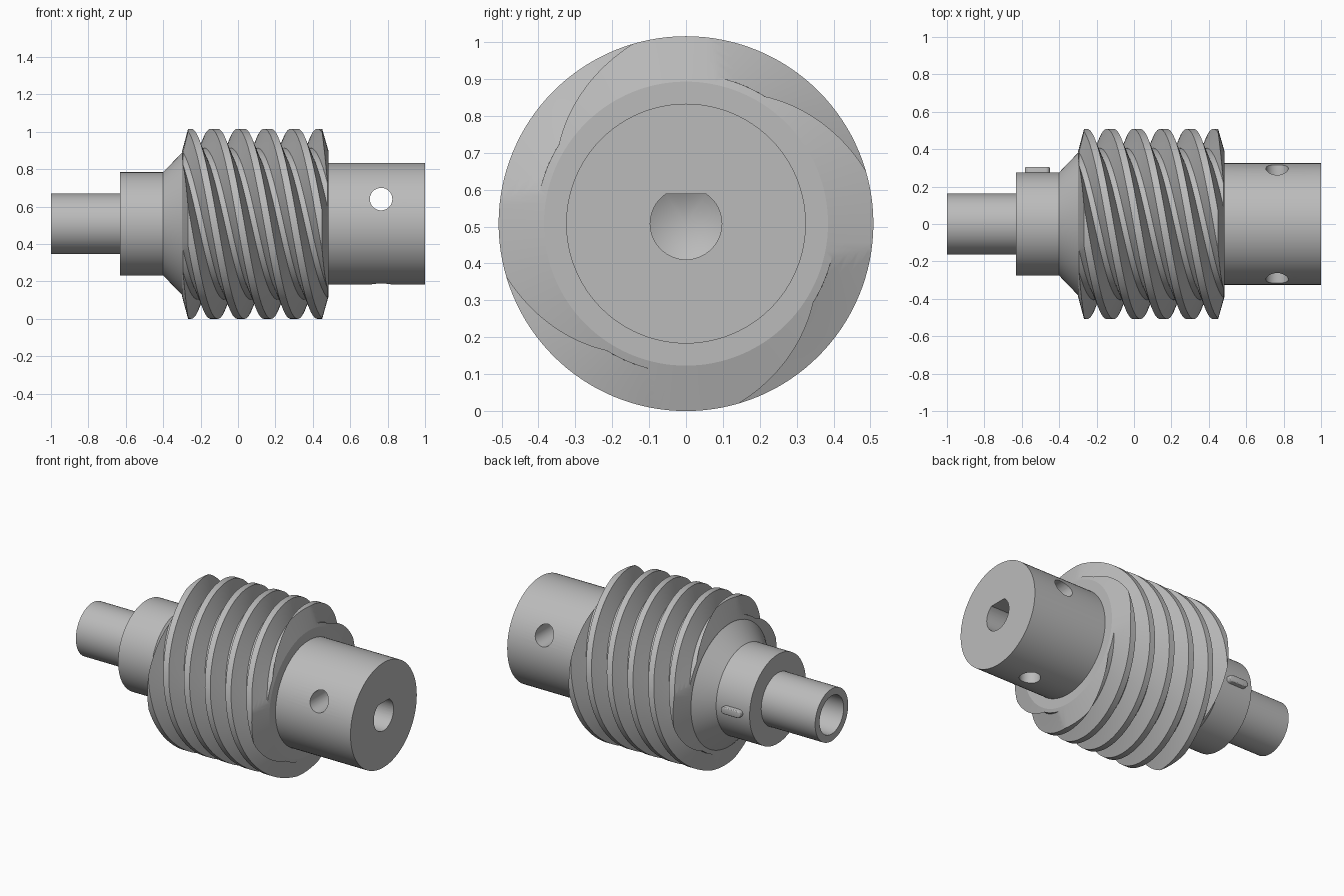
import bpy, bmesh, math
from mathutils import Vector, Matrix

AXIS_Z = 0.508          # height of the shaft axis
OUTER, ROOT = 0.508, 0.406
PITCH, STARTS = 0.1425, 4
LEAD = PITCH * STARTS
CREST_X = 0.443         # a crest passes the top here
CREST_HALF, FLANK = 0.019, 0.037

if "Cube" in bpy.data.objects:
    bpy.data.objects.remove(bpy.data.objects["Cube"], do_unlink=True)

steel = bpy.data.materials.new("steel_grey")
steel.use_nodes = True
GREY = (0.5, 0.5, 0.5, 1)
steel.diffuse_color = GREY
steel.node_tree.nodes["Principled BSDF"].inputs["Base Color"].default_value = GREY


def make(name, bm):
    bmesh.ops.recalc_face_normals(bm, faces=bm.faces)
    mesh = bpy.data.meshes.new(name)
    bm.to_mesh(mesh)
    bm.free()
    mesh.materials.append(steel)
    ob = bpy.data.objects.new(name, mesh)
    bpy.context.collection.objects.link(ob)
    return ob


def lathe(profile, steps=96):
    """Revolve (x, radius) points around the shaft axis."""
    bm = bmesh.new()
    verts = [bm.verts.new((x, 0, r)) for x, r in profile]
    edges = [bm.edges.new(p) for p in zip(verts, verts[1:])]
    bmesh.ops.spin(bm, geom=verts + edges, cent=(0, 0, 0), axis=(1, 0, 0),
                   angle=math.tau, steps=steps, use_merge=True)
    bmesh.ops.remove_doubles(bm, verts=bm.verts, dist=1e-5)
    bmesh.ops.translate(bm, verts=bm.verts, vec=(0, 0, AXIS_Z))
    return bm


def cylinder(name, centre, direction, radius, depth):
    bm = bmesh.new()
    turn = Vector((0, 0, 1)).rotation_difference(Vector(direction)).to_matrix().to_4x4()
    bmesh.ops.create_cone(bm, cap_ends=True, segments=48, radius1=radius, radius2=radius,
                          depth=depth, matrix=Matrix.Translation(centre) @ turn)
    return make(name, bm)


def activate(ob):
    bpy.ops.object.select_all(action='DESELECT')
    ob.select_set(True)
    bpy.context.view_layer.objects.active = ob


def combine(ob, other, operation):
    activate(ob)
    mod = ob.modifiers.new("cut", 'BOOLEAN')
    mod.operation, mod.solver, mod.object = operation, 'EXACT', other
    bpy.ops.object.modifier_apply(modifier=mod.name)
    bpy.data.objects.remove(other, do_unlink=True)


def twisted_threads(x0, x1, rows=110):
    """Solid four-start thread, longer and taller than the blank."""
    over = 0.2                                   # flank overshoot past the crest
    top = OUTER + over * (OUTER - ROOT)
    top_half = CREST_HALF - over * FLANK
    root_half = CREST_HALF + FLANK
    tooth = []
    for i in range(4):                           # crest
        tooth.append((-top_half + 2 * top_half * i / 4, top))
    for i in range(8):                           # falling flank
        t = i / 8
        tooth.append((top_half + (root_half - top_half) * t, top + (ROOT - top) * t))
    for i in range(5):                           # root
        tooth.append((root_half + (PITCH - 2 * root_half) * i / 5, ROOT))
    for i in range(8):                           # rising flank
        t = i / 8
        tooth.append((PITCH - root_half + (root_half - top_half) * t, ROOT + (top - ROOT) * t))
    section = [(u + k * PITCH, r) for k in range(STARTS) for u, r in tooth]
    bm = bmesh.new()
    rings = []
    for j in range(rows + 1):
        x = x0 + (x1 - x0) * j / rows
        ring = []
        for u, r in section:
            a = (x - CREST_X - u) / LEAD * math.tau
            ring.append(bm.verts.new((x, -r * math.sin(a), AXIS_Z + r * math.cos(a))))
        rings.append(ring)
    n = len(section)
    for a, b in zip(rings, rings[1:]):
        for i in range(n):
            bm.faces.new((a[i], a[(i + 1) % n], b[(i + 1) % n], b[i]))
    bm.faces.new(rings[0])
    bm.faces.new(rings[-1])
    return bm


# Worm thread: chamfered blank trimmed by the twisted thread solid
worm = make("worm_thread", lathe([(-0.30, 0), (-0.30, 0.385), (-0.267, OUTER), (0.45, OUTER),
                                  (0.485, 0.385), (0.485, 0)], 128))
combine(worm, make("thread_cutter", twisted_threads(-0.35, 0.54)), 'INTERSECT')

# Stepped shaft with hollow end, collar and cone
shaft = make("stepped_shaft", lathe([(-0.65, 0), (-0.65, 0.118), (-1, 0.118), (-1, 0.162),
                                     (-0.63, 0.162), (-0.63, 0.276), (-0.40, 0.276),
                                     (-0.30, 0.38), (-0.25, 0.38), (-0.25, 0)]))

# Hub with flatted bore, cross hole and set screw hole
hub = make("hub", lathe([(0.40, 0), (0.40, 0.325), (1, 0.325), (1, 0)]))
bore = lathe([(0.55, 0), (0.60, 0.097), (1.1, 0.097), (1.1, 0)], 64)
cut = bmesh.ops.bisect_plane(bore, geom=bore.verts[:] + bore.edges[:] + bore.faces[:],
                             plane_co=(0, 0, AXIS_Z + 0.08), plane_no=(0, 0, 1), clear_outer=True)
bmesh.ops.holes_fill(bore, edges=[e for e in bore.edges if e.is_boundary])
combine(hub, make("bore_cutter", bore), 'DIFFERENCE')
HOLE_X = 0.765
combine(hub, cylinder("cross_cutter", (HOLE_X, 0, 0.64), (0, 1, 0), 0.06, 1), 'DIFFERENCE')
combine(hub, cylinder("screw_cutter", (HOLE_X, 0, 0.28), (0, 0, 1), 0.06, 0.44), 'DIFFERENCE')

# Round-ended key on the back of the collar
bm = bmesh.new()
outline = []
for centre, start in ((-0.472, -math.pi / 2), (-0.562, math.pi / 2)):
    for i in range(13):
        a = start + math.pi * i / 12
        outline.append(bm.verts.new((centre + 0.022 * math.cos(a), 0.22,
                                     AXIS_Z + 0.022 * math.sin(a))))
face = bm.faces.new(outline)
grown = bmesh.ops.extrude_face_region(bm, geom=[face])["geom"]
bmesh.ops.translate(bm, verts=[g for g in grown if isinstance(g, bmesh.types.BMVert)],
                    vec=(0, 0.085, 0))
rim = [e for e in bm.edges if all(v.co.y > 0.3 for v in e.verts)]
bmesh.ops.bevel(bm, geom=rim, offset=0.007, segments=3, profile=0.5, affect='EDGES')
key = make("shaft_key", bm)

for ob in (worm, shaft, hub, key):
    activate(ob)
    bpy.ops.object.shade_smooth_by_angle(angle=math.radians(15))
